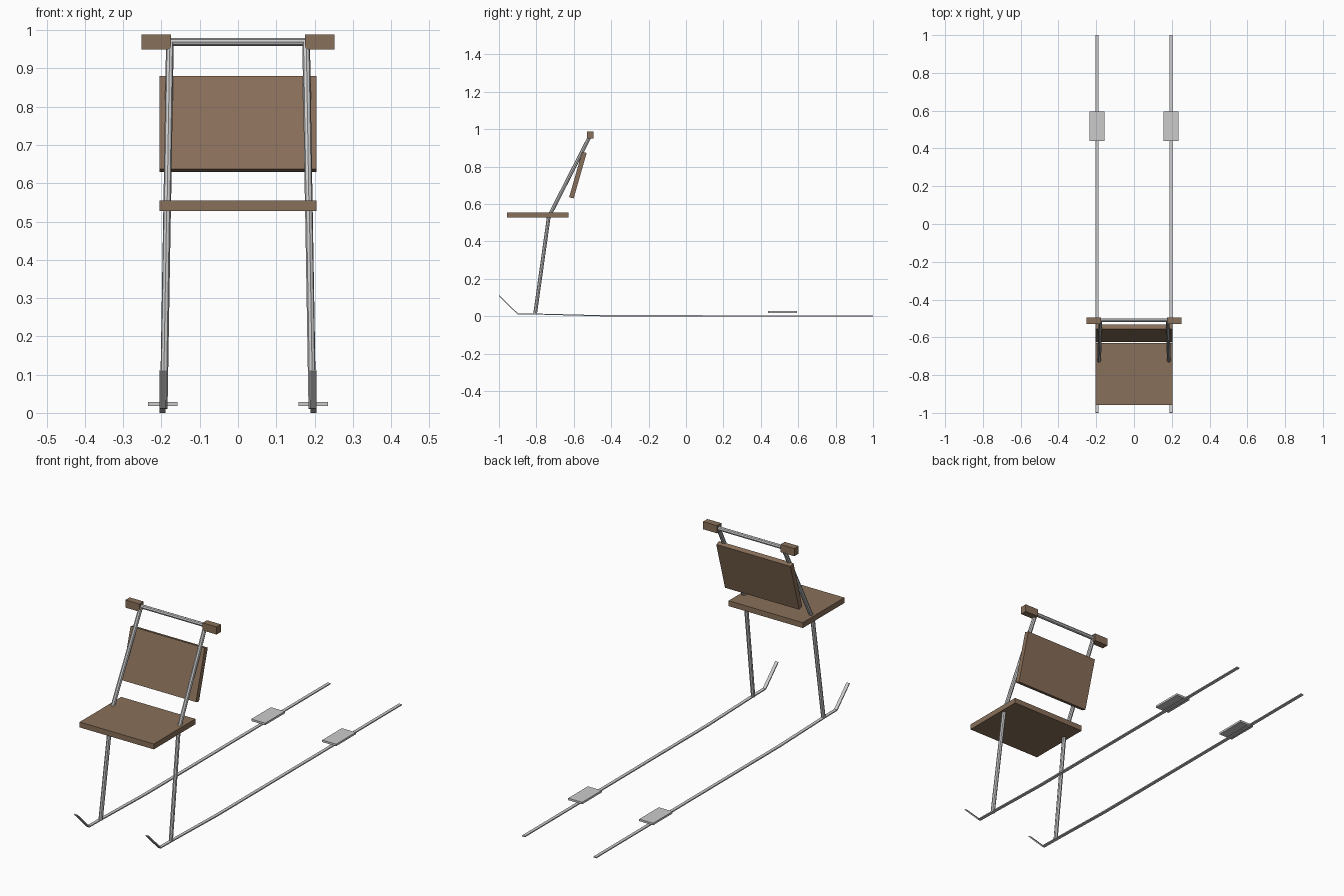
import bpy, bmesh, math
from mathutils import Vector, Matrix

if "Cube" in bpy.data.objects:
    bpy.data.objects.remove(bpy.data.objects["Cube"])

wood = bpy.data.materials.new("wood")
wood.diffuse_color = (0.25, 0.16, 0.10, 1)
wood.use_nodes = True
wood.node_tree.nodes["Principled BSDF"].inputs["Base Color"].default_value = wood.diffuse_color


def make(name, bm, mat=None):
    bmesh.ops.recalc_face_normals(bm, faces=bm.faces)
    me = bpy.data.meshes.new(name)
    bm.to_mesh(me)
    bm.free()
    ob = bpy.data.objects.new(name, me)
    bpy.context.collection.objects.link(ob)
    if mat:
        me.materials.append(mat)
    return ob


def box(name, center, size, tilt=0, mat=None):
    bm = bmesh.new()
    m = (Matrix.Translation(center) @ Matrix.Rotation(tilt, 4, 'X')
         @ Matrix.Diagonal((*size, 1)))
    bmesh.ops.create_cube(bm, size=1, matrix=m)
    return make(name, bm, mat)


def tube(name, a, b, r, sides=8):
    a, b = Vector(a), Vector(b)
    d = b - a
    m = Matrix.Translation((a + b) / 2) @ d.to_track_quat('Z', 'Y').to_matrix().to_4x4()
    bm = bmesh.new()
    bmesh.ops.create_cone(bm, cap_ends=True, segments=sides, radius1=r, radius2=r,
                          depth=d.length, matrix=m)
    return make(name, bm)


def runner(name, x, width, thick):
    # side profile of the strip, upturned at the front
    top = [(-0.997, 0.112), (-0.899, 0.016), (-0.80, 0.0145), (-0.45, 0.006), (1.0, 0.005)]
    low = [(-1.0, 0.108), (-0.902, 0.011), (-0.80, 0.0095), (-0.45, 0.0), (1.0, 0.0)]
    bm = bmesh.new()
    rows = []
    for (ty, tz), (ly, lz) in zip(top, low):
        rows.append([bm.verts.new((x + s * width / 2, y, z))
                     for s, y, z in ((-1, ty, tz), (1, ty, tz), (1, ly, lz), (-1, ly, lz))])
    for p, q in zip(rows, rows[1:]):
        for i in range(4):
            j = (i + 1) % 4
            bm.faces.new((p[i], p[j], q[j], q[i]))
    bm.faces.new(rows[0])
    bm.faces.new(rows[-1])
    return make(name, bm)


# paired parts
for side, s in (("left", -1), ("right", 1)):
    runner(f"runner_{side}", s * 0.197, 0.016, 0.005)
    box(f"footrest_{side}", (s * 0.196, 0.517, 0.023), (0.077, 0.155, 0.010))
    tube(f"lower_post_{side}", (s * 0.194, -0.807, 0.011), (s * 0.185, -0.732, 0.545), 0.010)
    tube(f"upper_post_{side}", (s * 0.185, -0.732, 0.535), (s * 0.178, -0.51, 0.970), 0.010)
    box(f"handle_{side}", (s * 0.2135, -0.512, 0.969), (0.077, 0.034, 0.038), mat=wood)

# shared parts
tube("handle_bar", (-0.178, -0.51, 0.969), (0.178, -0.51, 0.969), 0.010)
box("seat", (0, -0.793, 0.541), (0.41, 0.328, 0.027), mat=wood)
box("backrest", (0, -0.578, 0.755), (0.41, 0.025, 0.253), tilt=-math.radians(16), mat=wood)
